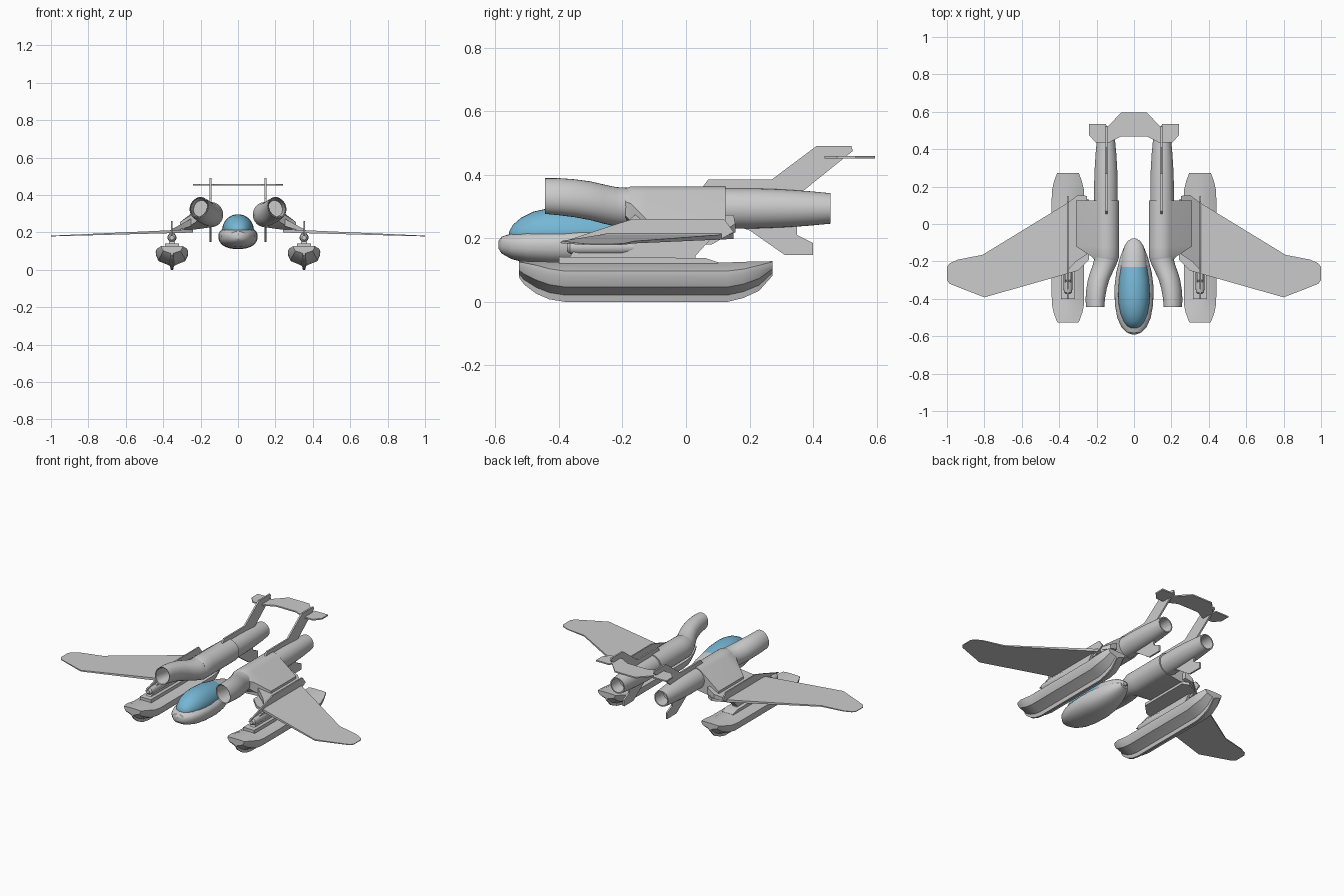
import bpy, bmesh, math
from math import sin, cos, radians, copysign


def finish(name, bm, mirror=False):
    bmesh.ops.recalc_face_normals(bm, faces=bm.faces)
    me = bpy.data.meshes.new(name)
    bm.to_mesh(me)
    bm.free()
    ob = bpy.data.objects.new(name, me)
    bpy.context.collection.objects.link(ob)
    if mirror:
        ob.modifiers.new("mirror", 'MIRROR').use_mirror_merge = False
    return ob


def loft(name, rings, mirror=False):
    """Skin a list of equal-length point rings and cap both ends."""
    bm = bmesh.new()
    vs = [[bm.verts.new(p) for p in r] for r in rings]
    n = len(vs[0])
    for a, b in zip(vs, vs[1:]):
        for i in range(n):
            j = (i + 1) % n
            bm.faces.new((a[i], a[j], b[j], b[i]))
    bm.faces.new(vs[0])
    bm.faces.new(vs[-1])
    return finish(name, bm, mirror)


def oval(x, y, z, rx, up, down=None, tilt=0, e=1.0, n=32):
    """Oval ring at y; separate upper and lower heights, e < 1 squares it off."""
    down = up if down is None else down
    t, ring = radians(tilt), []
    for i in range(n):
        a = 2 * math.pi * i / n
        c, s = cos(a), sin(a)
        u = rx * copysign(abs(c) ** e, c)
        v = (up if s > 0 else down) * copysign(abs(s) ** e, s)
        ring.append((x + u * cos(t) - v * sin(t), y, z + u * sin(t) + v * cos(t)))
    return ring


def plate_xy(name, outline, zfun, tfun, mirror=True):
    """Flat panel drawn from the top, with height and thickness along x."""
    return loft(name, [[(x, y, zfun(x) + s * tfun(x) / 2) for x, y in outline]
                       for s in (-1, 1)], mirror)


def plate_yz(name, outline, x, t):
    """Upright panel drawn from the side, mirrored."""
    return loft(name, [[(x + s * t / 2, y, z) for y, z in outline]
                       for s in (-1, 1)], True)


# fuselage pod: y, half width, mid height, up, down
pod = [(-.59, .012, .18, .012, .012), (-.58, .04, .18, .025, .028),
       (-.55, .068, .18, .035, .045), (-.5, .09, .18, .045, .058),
       (-.43, .102, .18, .05, .066), (-.34, .105, .18, .054, .069),
       (-.26, .095, .182, .055, .067), (-.18, .075, .19, .05, .058),
       (-.12, .052, .197, .035, .04), (-.085, .025, .2, .015, .018)]
loft("fuselage", [oval(0, y, z, w, u, d, e=.85) for y, w, z, u, d in pod])

# canopy and the spine behind it
glass = [(-.557, .015, .008), (-.545, .037, .03), (-.52, .056, .052), (-.48, .072, .072),
         (-.43, .082, .083), (-.38, .085, .085), (-.3, .081, .079), (-.23, .07, .064)]
canopy = loft("canopy", [oval(0, y, .212, w, u, .02) for y, w, u in glass])
blue = bpy.data.materials.new("canopy_blue")
blue.diffuse_color = (.18, .47, .66, 1)
canopy.data.materials.append(blue)
spine = [(-.23, .07, .064), (-.17, .064, .052), (-.12, .052, .036), (-.09, .032, .018),
         (-.078, .012, .005)]
loft("spine", [oval(0, y, .212, w, u, .02) for y, w, u in spine])

# curved intake with hollow mouth
duct = [(.2, -.34, .328, .036, .044), (.208, -.42, .333, .04, .05),
        (.208, -.44, .333, .043, .053), (.208, -.443, .333, .047, .058),
        (.207, -.4, .331, .05, .06), (.201, -.35, .326, .053, .061),
        (.19, -.3, .318, .056, .062), (.175, -.26, .308, .06, .062),
        (.158, -.22, .299, .063, .062), (.149, -.19, .296, .065, .063),
        (.147, -.15, .295, .066, .065)]
loft("intake", [oval(x, y, z, a, b, tilt=25) for x, y, z, a, b in duct], True)


# engine housing: round inside, wedge towards the wing
def housing(y, tip, lo, hi, r=.068):
    arc = [radians(50 + 220 * i / 20) for i in range(21)]
    return [(.147 + r * cos(a), y, .295 + r * sin(a)) for a in arc] + [(tip, y, lo), (tip, y, hi)]


loft("engine_housing", [housing(-.19, .213, .27, .315, .063), housing(-.175, .225, .255, .31),
                        housing(-.12, .31, .205, .255), housing(.125, .31, .205, .255)], True)

# tail boom with hollow nozzle
boom = [(.1, .063), (.22, .063), (.3, .06), (.38, .055), (.455, .048), (.455, .041), (.38, .038)]
loft("engine_boom", [oval(.15, y, .294, r, r) for y, r in boom], True)

# wings and their root fairings
wing = [(.28, .15), (.36, .11), (.81, -.165), (.94, -.19), (.985, -.21), (1, -.23), (1, -.3),
        (.985, -.32), (.94, -.338), (.8, -.392), (.3, -.25), (.24, -.19), (.24, .13)]
plate_xy("wing", wing, lambda x: .206 - (x - .3) * .036, lambda x: .022 - .018 * x)
root = [(.25, .15), (.3, .155), (.365, .105), (.365, -.26), (.31, -.2), (.25, -.16)]
plate_xy("wing_root", root, lambda x: .205 + (.365 - x) * .42, lambda x: .012 + (.365 - x) * .25)

# wing fence above each float
plate_yz("wing_fence", [(-.4, .185), (-.25, .235), (-.17, .26), (.12, .26), (.15, .22),
                        (.08, .18)], .353, .008)

# fins and tailplane
plate_yz("tail_fin", [(.04, .345), (.07, .385), (.27, .385), (.41, .49), (.52, .49),
                      (.525, .475), (.37, .35), (.36, .335), (.05, .335)], .147, .01)
plate_yz("ventral_fin", [(.12, .25), (.2, .225), (.31, .148), (.4, .148), (.4, .185),
                         (.35, .21), (.35, .25)], .147, .01)
half = [(.07, .595), (.145, .515), (.15, .535), (.24, .535), (.24, .475), (.205, .435),
        (.13, .435), (.12, .443), (.07, .468)]
plate_xy("tailplane", half + [(-x, y) for x, y in reversed(half)],
         lambda x: .455, lambda x: .008, False)


# floats: y, half width, deck half width, deck, edge, keel heights
def hull(y, w, d, deck, edge, keel):
    h = edge - keel
    side = [(d, deck), (w, edge), (w * .99, keel + h * .8), (w * .82, keel + h * .48),
            (w * .4, keel + h * .33), (w * .13, keel + h * .22), (w * .07, keel)]
    return [(.353 + x, y, z) for x, z in side + [(-x, z) for x, z in reversed(side)]]


stations = [(-.526, .056, .03, .128, .126, .078), (-.51, .064, .03, .128, .123, .055),
            (-.47, .078, .03, .127, .115, .025), (-.43, .086, .03, .126, .104, .008),
            (-.38, .087, .03, .124, .097, 0), (.13, .087, .03, .124, .097, 0),
            (.18, .086, .03, .126, .103, .012), (.23, .074, .03, .127, .115, .035),
            (.272, .058, .03, .128, .126, .082)]
loft("float", [hull(*s) for s in stations], True)

# stepped float pylons
plate_yz("pylon_base", [(-.4, .115), (-.4, .142), (.06, .138), (.1, .125), (.1, .115)], .353, .075)
plate_yz("pylon", [(-.37, .135), (-.35, .165), (-.3, .2), (.08, .2), (.03, .145), (.03, .13)],
         .353, .032)
pegs = [(-.375, .012), (-.365, .021), (-.34, .024), (-.2, .024), (-.12, .008)]
loft("pylon_pod", [oval(.353, y, .172, r, r, n=20) for y, r in pegs], True)

# smooth round surfaces, keep creases
for ob in bpy.data.objects:
    ob.select_set(True)
    bpy.context.view_layer.objects.active = ob
bpy.ops.object.shade_smooth_by_angle(angle=radians(30))
